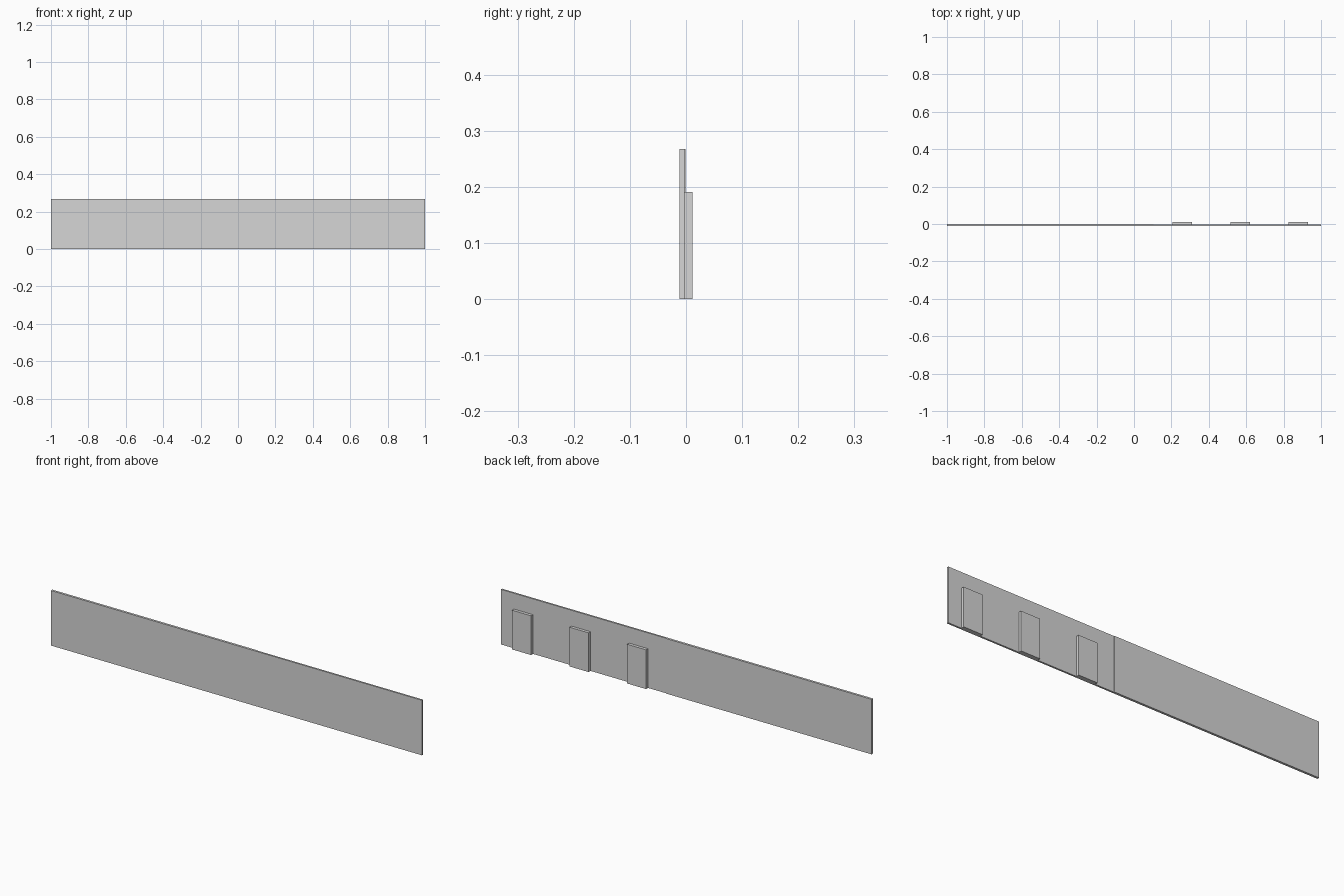
import bpy

cube = bpy.data.objects.get("Cube")
if cube:
    bpy.data.objects.remove(cube, do_unlink=True)

GREY = (0.67, 0.67, 0.67, 1.0)
grey = bpy.data.materials.new("light grey")
grey.use_nodes = True
grey.diffuse_color = GREY
grey.node_tree.nodes["Principled BSDF"].inputs["Base Color"].default_value = GREY


def box(name, x, y, z):
    """Box spanning the given (low, high) range on each axis."""
    spans = (x, y, z)
    bpy.ops.mesh.primitive_cube_add(size=1, location=[(a + b) / 2 for a, b in spans])
    obj = bpy.context.object
    obj.name = name
    obj.scale = [b - a for a, b in spans]
    bpy.ops.object.transform_apply(location=False, rotation=False, scale=True)
    obj.data.materials.append(grey)


FRONT, STEP, BACK = -0.0118, -0.003, -0.0005
WALL_HEIGHT, DOOR_HEIGHT = 0.268, 0.191
SEAM = 0.105

# Two wall lengths, flush in front, the plain one slightly thicker at the back
box("plain_wall", (-1, SEAM), (FRONT, BACK), (0, WALL_HEIGHT))
box("door_wall", (SEAM, 1), (FRONT, STEP), (0, WALL_HEIGHT))

# Three evenly spaced door panels standing out from the back
for i in range(3):
    centre = 0.258 + i * 0.31
    box(f"door_panel_{i + 1}", (centre - 0.051, centre + 0.051),
        (STEP, -FRONT), (0, DOOR_HEIGHT))
